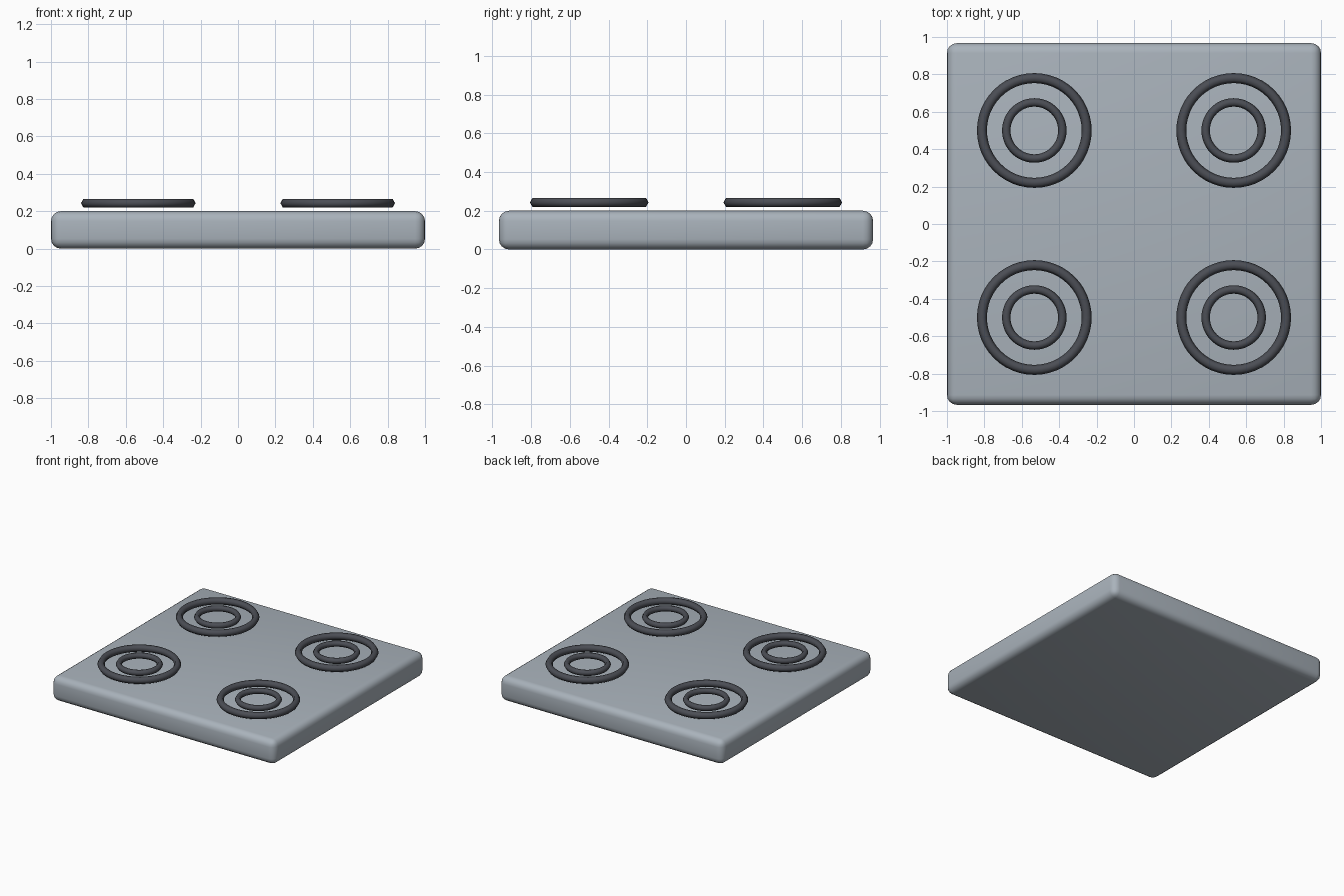
import bpy
import math

cube = bpy.data.objects.get("Cube")
if cube:
    bpy.data.objects.remove(cube, do_unlink=True)


def make_material(name, colour):
    mat = bpy.data.materials.new(name)
    mat.use_nodes = True
    mat.diffuse_color = colour
    mat.node_tree.nodes["Principled BSDF"].inputs["Base Color"].default_value = colour
    return mat


steel = make_material("brushed steel", (0.40, 0.45, 0.50, 1))
iron = make_material("dark iron", (0.07, 0.075, 0.09, 1))

HALF_DEPTH = 0.967
HEIGHT = 0.2
RING_Z = 0.243


def finish(obj, name, mat, angle):
    obj.name = name
    obj.data.name = name
    obj.data.materials.append(mat)
    bpy.ops.object.shade_smooth_by_angle(angle=math.radians(angle))


# Hob slab with rounded edges
bpy.ops.mesh.primitive_cube_add(size=1, location=(0, 0, HEIGHT / 2))
slab = bpy.context.object
slab.scale = (2, 2 * HALF_DEPTH, HEIGHT)
bpy.ops.object.transform_apply(location=False, rotation=False, scale=True)
bevel = slab.modifiers.new("rounded edges", 'BEVEL')
bevel.width = 0.053
bevel.segments = 4
bpy.ops.object.modifier_apply(modifier=bevel.name)
finish(slab, "hob_slab", steel, 35)


# Two concentric heating rings on each of the four burners
def add_ring(name, x, y, radius, tube):
    bpy.ops.mesh.primitive_torus_add(
        location=(x, y, RING_Z), major_radius=radius, minor_radius=tube,
        major_segments=48, minor_segments=6)
    finish(bpy.context.object, name, iron, 65)


for side, x in (("left", 0.533), ("right", -0.533)):
    for end, y in (("front", -0.5), ("back", 0.5)):
        add_ring(f"{end}_{side}_outer_ring", x, y, 0.28, 0.0267)
        add_ring(f"{end}_{side}_inner_ring", x, y, 0.15, 0.0225)
